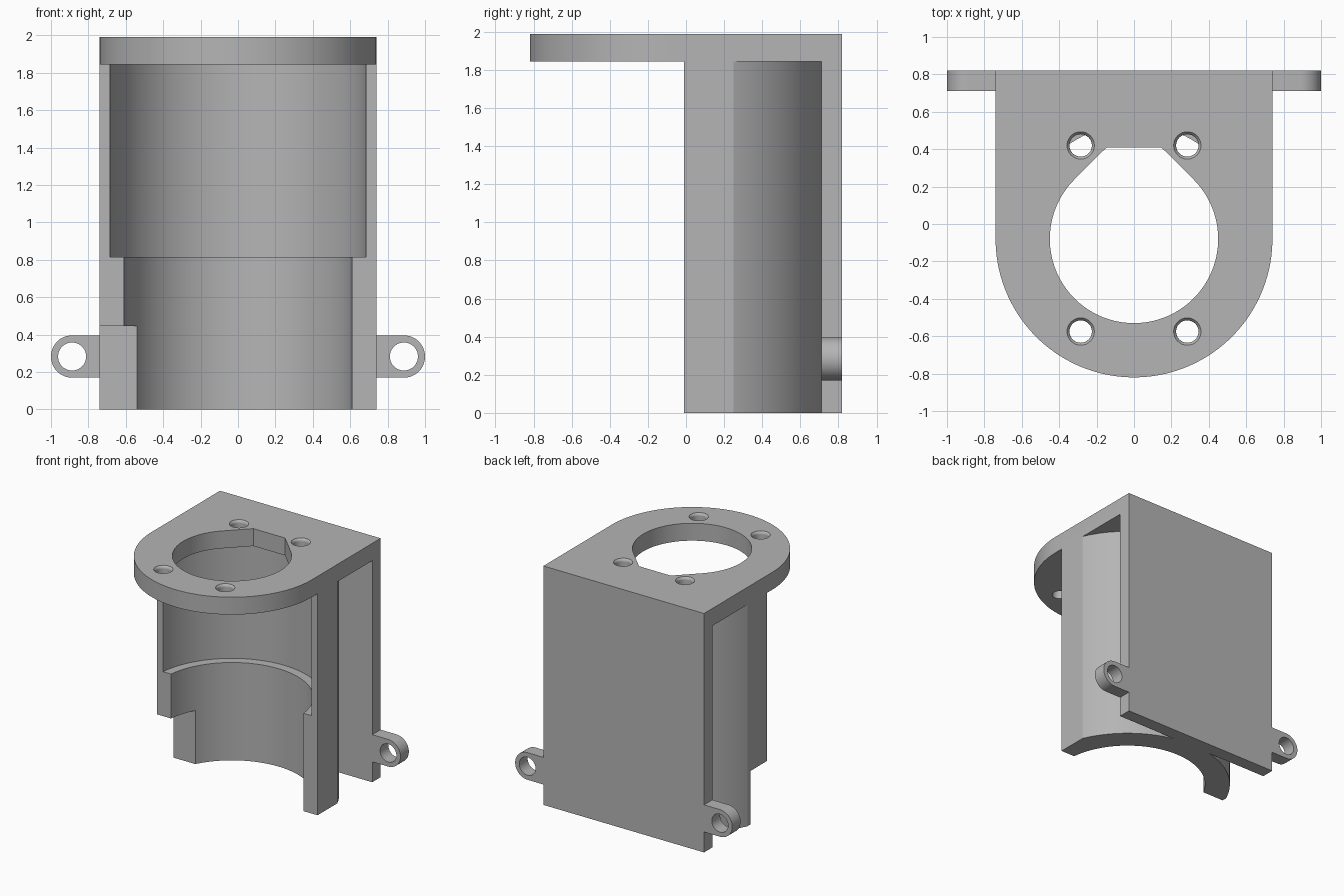
import bpy, bmesh
from math import sin, cos, acos, pi, radians
from mathutils import Matrix

if "Cube" in bpy.data.objects:
    bpy.data.objects.remove(bpy.data.objects["Cube"], do_unlink=True)

grey = bpy.data.materials.new("plain_grey")
grey.use_nodes = True
grey.diffuse_color = (0.46, 0.46, 0.46, 1)
grey.node_tree.nodes["Principled BSDF"].inputs["Base Color"].default_value = (0.46, 0.46, 0.46, 1)

CY = -0.08                # y of the bore axis
W = 0.74                  # half width of the body
BACK, PLATE = 0.82, 0.71  # back plate, rear and front faces
TOP, UNDER = 1.99, 1.845  # top plate faces


def arc(cx, cy, r, a0, a1, n):
    return [(cx + r * cos(a0 + (a1 - a0) * i / n), cy + r * sin(a0 + (a1 - a0) * i / n))
            for i in range(n + 1)]


def circle(cx, cy, r, n=96):
    return arc(cx, cy, r, 0, 2 * pi, n)[:-1]


def finish(bm, name):
    bmesh.ops.recalc_face_normals(bm, faces=bm.faces)
    mesh = bpy.data.meshes.new(name)
    bm.to_mesh(mesh)
    bm.free()
    mesh.materials.append(grey)
    ob = bpy.data.objects.new(name, mesh)
    bpy.context.collection.objects.link(ob)
    return ob


def extrude(name, outline, lo, hi, along_y=False):
    """Prism from an outline: (x, y) along z, or (x, z) along y."""
    bm = bmesh.new()
    face = bm.faces.new([bm.verts.new((u, lo, v) if along_y else (u, v, lo)) for u, v in outline])
    new = bmesh.ops.extrude_face_region(bm, geom=[face])["geom"]
    step = (0, hi - lo, 0) if along_y else (0, 0, hi - lo)
    bmesh.ops.translate(bm, vec=step, verts=[g for g in new if isinstance(g, bmesh.types.BMVert)])
    return finish(bm, name)


def box(name, x0, x1, y0, y1, z0, z1):
    return extrude(name, [(x0, y0), (x1, y0), (x1, y1), (x0, y1)], z0, z1)


def screw_cutter(x, y):
    """Straight hole with a rounded upper rim."""
    f = 0.025
    rim = [(0.06 + f * (1 - cos(radians(a))), TOP - f + f * sin(radians(a))) for a in range(0, 51, 10)]
    rim = [(0.06, UNDER - 0.1)] + rim + [(rim[-1][0] + 0.005, TOP + 0.001), (rim[-1][0] + 0.005, TOP + 0.1)]
    bm = bmesh.new()
    rings = [[bm.verts.new((x + u, y + v, z)) for u, v in circle(0, 0, r, 32)] for r, z in rim]
    for a, b in zip(rings, rings[1:]):
        for i in range(32):
            j = (i + 1) % 32
            bm.faces.new((a[i], a[j], b[j], b[i]))
    bm.faces.new(rings[0])
    bm.faces.new(rings[-1])
    return finish(bm, "screw_cutter")


def combine(target, tool, operation):
    mod = target.modifiers.new("combine", "BOOLEAN")
    mod.operation, mod.solver, mod.object = operation, "EXACT", tool
    bpy.context.view_layer.update()
    result = bpy.data.meshes.new_from_object(target.evaluated_get(bpy.context.evaluated_depsgraph_get()))
    target.modifiers.clear()
    target.data = result
    bpy.data.objects.remove(tool, do_unlink=True)


# Half-round cradle with flat sides
R = 0.81
a0 = acos(W / R)
body = extrude("bracket_body", [(-W, -0.01), (W, -0.01)] + arc(0, CY, R, a0, pi - a0, 72), 0, UNDER + 0.05)
combine(body, extrude("lower_bore", circle(0, CY, 0.614), -0.1, 1.0), "DIFFERENCE")
combine(body, extrude("upper_bore", circle(0, CY, 0.688), 0.815, 2.1), "DIFFERENCE")
combine(body, box("corner_notch", -0.9, -0.3, -0.2, 0.21, -0.1, 0.445), "DIFFERENCE")

# Back plate and round-fronted top plate
combine(body, box("back_plate", -W, W, PLATE, BACK, 0, UNDER + 0.07), "UNION")
combine(body, extrude("top_plate", [(W, BACK), (-W, BACK)] + arc(0, CY, W, pi, 2 * pi, 72), UNDER, TOP), "UNION")

# Top opening: circle with tangent sides and a flat rear edge
opening = [(-0.146, 0.41), (0.146, 0.41)] + arc(0, CY, 0.45, pi / 4, -5 * pi / 4, 80)
combine(body, extrude("opening", opening, UNDER - 0.04, TOP + 0.1), "DIFFERENCE")

# Four screw holes
for sx in (-1, 1):
    for y in (0.42, -0.575):
        combine(body, screw_cutter(sx * 0.285, y), "DIFFERENCE")

# Mounting lugs on both sides
for s in (-1, 1):
    cx, cz, r = 0.887, 0.283, 0.113
    outline = [(0.7, cz - r)] + arc(cx, cz, r, -pi / 2, pi / 2, 24) + [(0.7, cz + r)]
    lug = extrude("lug", [(s * x, z) for x, z in outline], PLATE, BACK, True)
    combine(lug, extrude("lug_hole", circle(s * cx, cz, 0.075, 40), PLATE - 0.1, BACK + 0.1, True), "DIFFERENCE")
    combine(body, lug, "UNION")

# Smooth curves, keep edges sharp
bpy.ops.object.select_all(action="DESELECT")
body.select_set(True)
bpy.context.view_layer.objects.active = body
bpy.ops.object.shade_smooth_by_angle(angle=radians(20))
